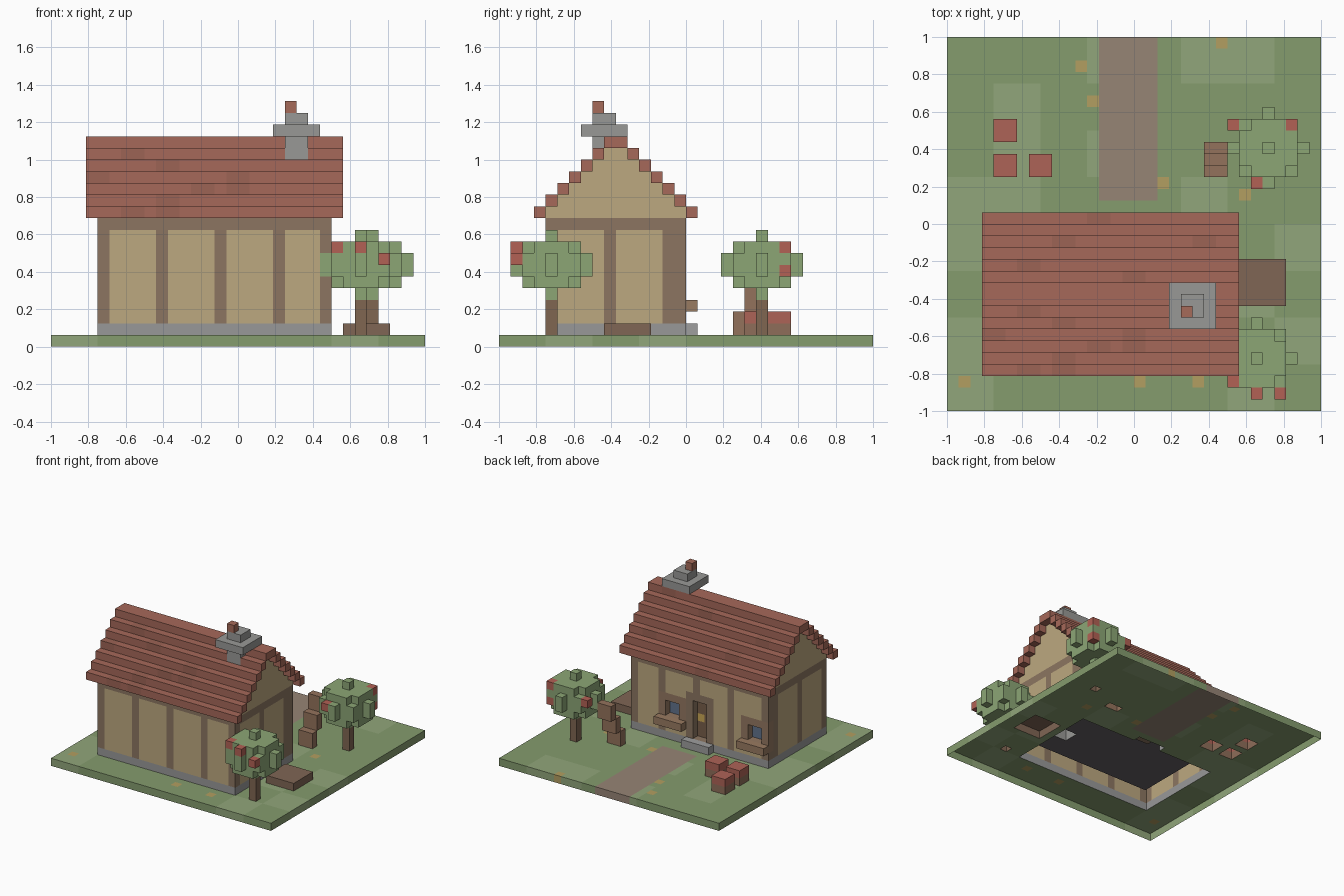
import bpy, bmesh, random
from mathutils import Vector

if "Cube" in bpy.data.objects:
    bpy.data.objects.remove(bpy.data.objects["Cube"])

random.seed(4)
V = 0.0625          # block size; the plot is 32 x 32 blocks
COLOURS = {
    "ground": (0.52, 0.61, 0.43), "ground_light": (0.57, 0.65, 0.48),
    "path": (0.59, 0.52, 0.46), "flowers": (0.70, 0.62, 0.38),
    "foundation": (0.60, 0.60, 0.60), "floor": (0.40, 0.38, 0.40),
    "walls": (0.74, 0.66, 0.50), "timber_frame": (0.55, 0.46, 0.38),
    "door": (0.47, 0.37, 0.29), "door_knob": (0.80, 0.66, 0.33),
    "window_frames": (0.58, 0.47, 0.38), "window_glass": (0.38, 0.45, 0.55),
    "window_sills": (0.60, 0.48, 0.38), "door_step": (0.62, 0.62, 0.62),
    "roof": (0.65, 0.41, 0.35), "roof_worn_tiles": (0.61, 0.39, 0.33),
    "chimney": (0.60, 0.60, 0.59), "chimney_pot": (0.65, 0.42, 0.35),
    "trunks": (0.50, 0.40, 0.32), "foliage": (0.55, 0.65, 0.46),
    "apples": (0.70, 0.38, 0.33), "soil_bed": (0.50, 0.40, 0.33),
    "ladder": (0.58, 0.45, 0.36), "crates": (0.56, 0.43, 0.35),
    "crate_apples": (0.68, 0.39, 0.34),
}
cells = {}


def fill(part, x0, x1, y0, y1, z0, z1):
    """Fill a box of blocks; ends are exclusive."""
    for x in range(x0, x1):
        for y in range(y0, y1):
            for z in range(z0, z1):
                cells[x, y, z] = part


# ground, with lighter patches, path and flowers
fill("ground", 0, 32, 0, 32, 0, 1)
for bx in range(0, 32, 4):
    for by in range(0, 32, 4):
        if random.random() < 0.3:
            fill("ground_light", bx, bx + 4, by, by + 4, 0, 1)
fill("path", 13, 18, 18, 32, 0, 1)
for x, y in ((11, 29), (23, 31), (12, 26), (18, 19), (25, 18), (1, 2), (16, 2), (21, 2)):
    fill("flowers", x, x + 1, y, y + 1, 0, 1)

# foundation and floor
fill("foundation", 4, 24, 4, 16, 1, 2)
fill("floor", 5, 23, 5, 15, 1, 3)

# walls with timber posts and a top beam
for x in range(4, 24):
    for y in range(4, 16):
        if x in (4, 23) or y in (4, 15):
            post = ((y in (4, 15) and x in (4, 9, 14, 19, 23))
                    or (x in (4, 23) and y in (4, 9, 14, 15)))
            fill("timber_frame" if post else "walls", x, x + 1, y, y + 1, 2, 11)
            fill("timber_frame", x, x + 1, y, y + 1, 10, 11)

# gables and stepped roof
for k in range(7):
    for x in (4, 23):
        fill("walls", x, x + 1, 4 + k, 16 - k, 11 + k, 12 + k)
    for y in (3 + k, 16 - k):
        fill("roof", 3, 25, y, y + 1, 11 + k, 12 + k)
        for x in range(3, 24, 3):
            if random.random() < 0.12:
                fill("roof_worn_tiles", x, x + 2, y, y + 1, 11 + k, 12 + k)

# door on the back side, set one block into the wall
fill("timber_frame", 12, 16, 15, 16, 1, 8)
fill("door", 13, 15, 14, 15, 1, 7)
fill("door_knob", 14, 15, 14, 15, 4, 5)
for x in (13, 14):
    for z in range(2, 7):
        del cells[x, 15, z]
fill("door_step", 12, 16, 16, 17, 1, 2)

# windows either side of the door
for x in (4, 16):
    fill("window_frames", x, x + 4, 15, 16, 3, 7)
    fill("window_glass", x + 1, x + 3, 14, 15, 4, 6)
    fill("window_sills", x, x + 4, 16, 17, 3, 4)
    for i in (x + 1, x + 2):
        for z in (4, 5):
            del cells[i, 15, z]

# chimney, rising from the floor
fill("chimney", 20, 22, 8, 10, 1, 20)
fill("chimney", 19, 23, 7, 11, 18, 19)
fill("chimney_pot", 20, 21, 8, 9, 20, 21)


def tree(cx, cy, apples):
    fill("trunks", cx, cx + 1, cy, cy + 1, 1, 4)
    for dx in range(-3, 4):
        for dy in range(-3, 4):
            for z in range(4, 10):
                if dx * dx + dy * dy + 1.45 * (z - 6.5) ** 2 <= 9.5:
                    cells[cx + dx, cy + dy, z] = "foliage"
    for dx, dy, z in apples:
        cells[cx + dx, cy + dy, z] = "apples"


tree(26, 4, ((-2, -2, 8), (0, -3, 8), (2, -3, 7)))
tree(27, 22, ((-3, 2, 7), (2, 2, 8), (2, 2, 6), (-1, -3, 7)))

# soil bed beside the house
fill("soil_bed", 25, 29, 9, 13, 1, 2)

# ladder leaning towards the back tree
for k in range(3):
    fill("ladder", 22, 24, 20 + k, 21 + k, 1 + 2 * k, 3 + 2 * k)

# crates full of apples
for x, y in ((4, 20), (4, 23), (7, 20)):
    fill("crates", x, x + 2, y, y + 2, 1, 2)
    fill("crate_apples", x, x + 2, y, y + 2, 2, 3)


def linear(c):
    return tuple(((v + 0.055) / 1.055) ** 2.4 for v in c) + (1,)


def build(part):
    """Make one object from the uncovered block faces; the underside stays open."""
    bm = bmesh.new()
    for cell in [c for c, p in cells.items() if p == part]:
        for axis in range(3):
            for side in (0, 1):
                near = list(cell)
                near[axis] += 2 * side - 1
                if tuple(near) in cells or near[2] < 0:
                    continue
                corners = []
                for a, b in ((0, 0), (1, 0), (1, 1), (0, 1)):
                    p = Vector(cell)
                    p[axis] += side
                    p[(axis + 1) % 3] += a
                    p[(axis + 2) % 3] += b
                    corners.append(bm.verts.new((p - Vector((16, 16, 0))) * V))
                bm.faces.new(corners if side else corners[::-1])
    bmesh.ops.remove_doubles(bm, verts=bm.verts, dist=0.001)
    mesh = bpy.data.meshes.new(part)
    bm.to_mesh(mesh)
    bm.free()
    mat = bpy.data.materials.new(part)
    mat.diffuse_color = linear(COLOURS[part])
    mat.use_nodes = True
    mat.node_tree.nodes["Principled BSDF"].inputs["Base Color"].default_value = mat.diffuse_color
    mesh.materials.append(mat)
    bpy.context.collection.objects.link(bpy.data.objects.new(part, mesh))


for part in COLOURS:
    if part in cells.values():
        build(part)
